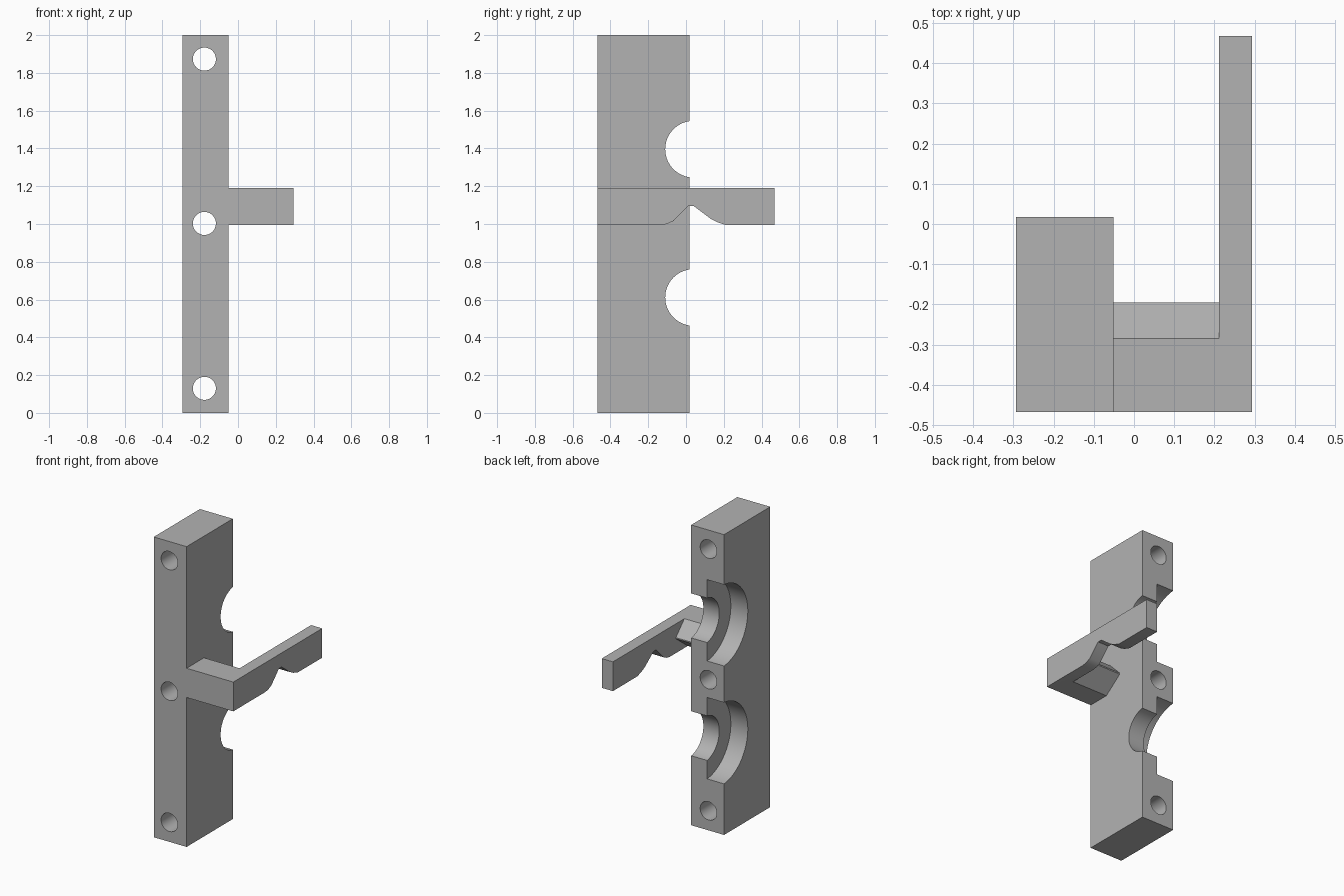
import bpy
import math

cube = bpy.data.objects.get("Cube")
if cube:
    bpy.data.objects.remove(cube, do_unlink=True)

grey = bpy.data.materials.new("plain grey")
grey.use_nodes = True
colour = (0.45, 0.45, 0.45, 1)
grey.diffuse_color = colour
grey.node_tree.nodes["Principled BSDF"].inputs["Base Color"].default_value = colour


def prism(name, profile, x0, x1):
    """Extrude a (y, z) profile along x."""
    n = len(profile)
    verts = [(x, y, z) for x in (x0, x1) for y, z in profile]
    faces = [tuple(reversed(range(n))), tuple(range(n, 2 * n))]
    faces += [(i, (i + 1) % n, (i + 1) % n + n, i + n) for i in range(n)]
    mesh = bpy.data.meshes.new(name)
    mesh.from_pydata(verts, [], faces)
    mesh.materials.append(grey)
    obj = bpy.data.objects.new(name, mesh)
    bpy.context.collection.objects.link(obj)
    return obj


def cylinder(radius, depth, location, rotation):
    bpy.ops.mesh.primitive_cylinder_add(vertices=64, radius=radius, depth=depth,
                                        location=location, rotation=rotation)
    obj = bpy.context.object
    obj.data.materials.append(grey)
    return obj


def combine(target, tool, operation):
    """Apply a boolean and discard the tool object."""
    bpy.context.view_layer.update()
    mod = target.modifiers.new("boolean", "BOOLEAN")
    mod.operation = operation
    mod.solver = "EXACT"
    mod.object = tool
    bpy.ops.object.select_all(action="DESELECT")
    target.select_set(True)
    bpy.context.view_layer.objects.active = target
    bpy.ops.object.modifier_apply(modifier=mod.name)
    bpy.data.objects.remove(tool, do_unlink=True)


def smooth(obj):
    bpy.ops.object.select_all(action="DESELECT")
    obj.select_set(True)
    bpy.context.view_layer.objects.active = obj
    bpy.ops.object.shade_smooth_by_angle(angle=math.radians(20))


FRONT, BACK = -0.468, 0.018
LEFT, RIGHT = -0.293, -0.051
BOTTOM, TOP = 0.995, 1.19
quarter = math.pi / 2

# Tall block
block = prism("main_block", [(FRONT, 0), (BACK, 0), (BACK, 2), (FRONT, 2)], LEFT, RIGHT)

# Three screw holes from front to back
for z in (0.13, 1.003, 1.873):
    hole = cylinder(0.061, 2, (-0.178, 0, z), (quarter, 0, 0))
    combine(block, hole, "DIFFERENCE")

# Two stepped half-round seats: narrow right through, wide on one side
for z in (0.611, 1.396):
    narrow = cylinder(0.15, 1, (-0.17, 0.04, z), (0, quarter, 0))
    combine(block, narrow, "DIFFERENCE")
    wide = cylinder(0.272, 0.4, (-0.368, 0.04, z), (0, quarter, 0))
    combine(block, wide, "DIFFERENCE")
smooth(block)

# Long arm with a notch in its lower edge
arm = prism("side_arm", [
    (FRONT, BOTTOM), (-0.13, BOTTOM), (-0.10, 1.0), (-0.065, 1.017),
    (0.012, 1.096), (0.04, 1.096), (0.13, 1.028), (0.165, 1.01),
    (0.21, BOTTOM), (0.468, BOTTOM), (0.468, TOP), (FRONT, TOP)], 0.211, 0.293)

# Bridge with a wedge-shaped back joining arm and block
bridge = prism("bridge", [
    (FRONT, BOTTOM), (-0.32, BOTTOM), (-0.195, 1.09), (-0.195, 1.098),
    (-0.285, TOP), (FRONT, TOP)], RIGHT, 0.25)
combine(arm, bridge, "UNION")
smooth(arm)
